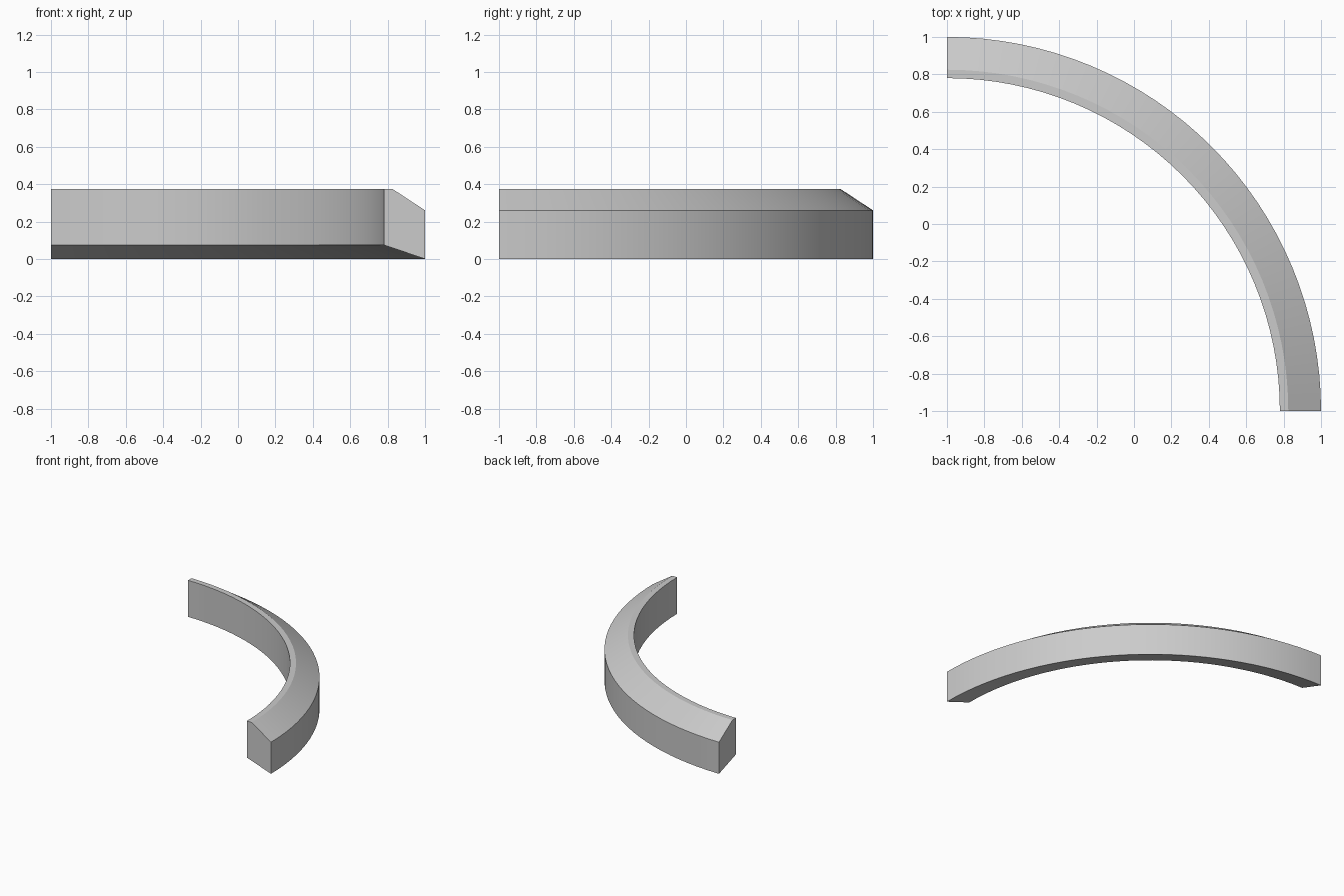
import bpy
import bmesh
from math import cos, sin, pi

cube = bpy.data.objects.get("Cube")
if cube:
    bpy.data.objects.remove(cube, do_unlink=True)

# Plain grey finish
grey = bpy.data.materials.new("light_grey")
grey.use_nodes = True
colour = (0.6, 0.6, 0.6, 1)
grey.diffuse_color = colour
grey.node_tree.nodes["Principled BSDF"].inputs["Base Color"].default_value = colour

# Cross-section as (radius, height): sloped underside, chamfered top
PROFILE = [(1.78, 0.075), (2, 0), (2, 0.26), (1.825, 0.375), (1.78, 0.375)]
STEPS = 32

# Sweep the section through a quarter turn about the front right corner
bm = bmesh.new()
rings = []
for i in range(STEPS + 1):
    a = pi / 2 * i / STEPS
    rings.append([bm.verts.new((r * cos(a) - 1, r * sin(a) - 1, z)) for r, z in PROFILE])
n = len(PROFILE)
for near, far in zip(rings, rings[1:]):
    for j in range(n):
        k = (j + 1) % n
        bm.faces.new((near[j], near[k], far[k], far[j]))

# End caps
bm.faces.new(rings[0])
bm.faces.new(rings[-1])
bmesh.ops.recalc_face_normals(bm, faces=bm.faces)

mesh = bpy.data.meshes.new("curved_kerb")
bm.to_mesh(mesh)
bm.free()
mesh.materials.append(grey)
kerb = bpy.data.objects.new("curved_kerb", mesh)
bpy.context.collection.objects.link(kerb)

# Smooth along the curve, sharp along the section corners
bpy.ops.object.select_all(action="DESELECT")
kerb.select_set(True)
bpy.context.view_layer.objects.active = kerb
bpy.ops.object.shade_smooth_by_angle(angle=pi / 12)
